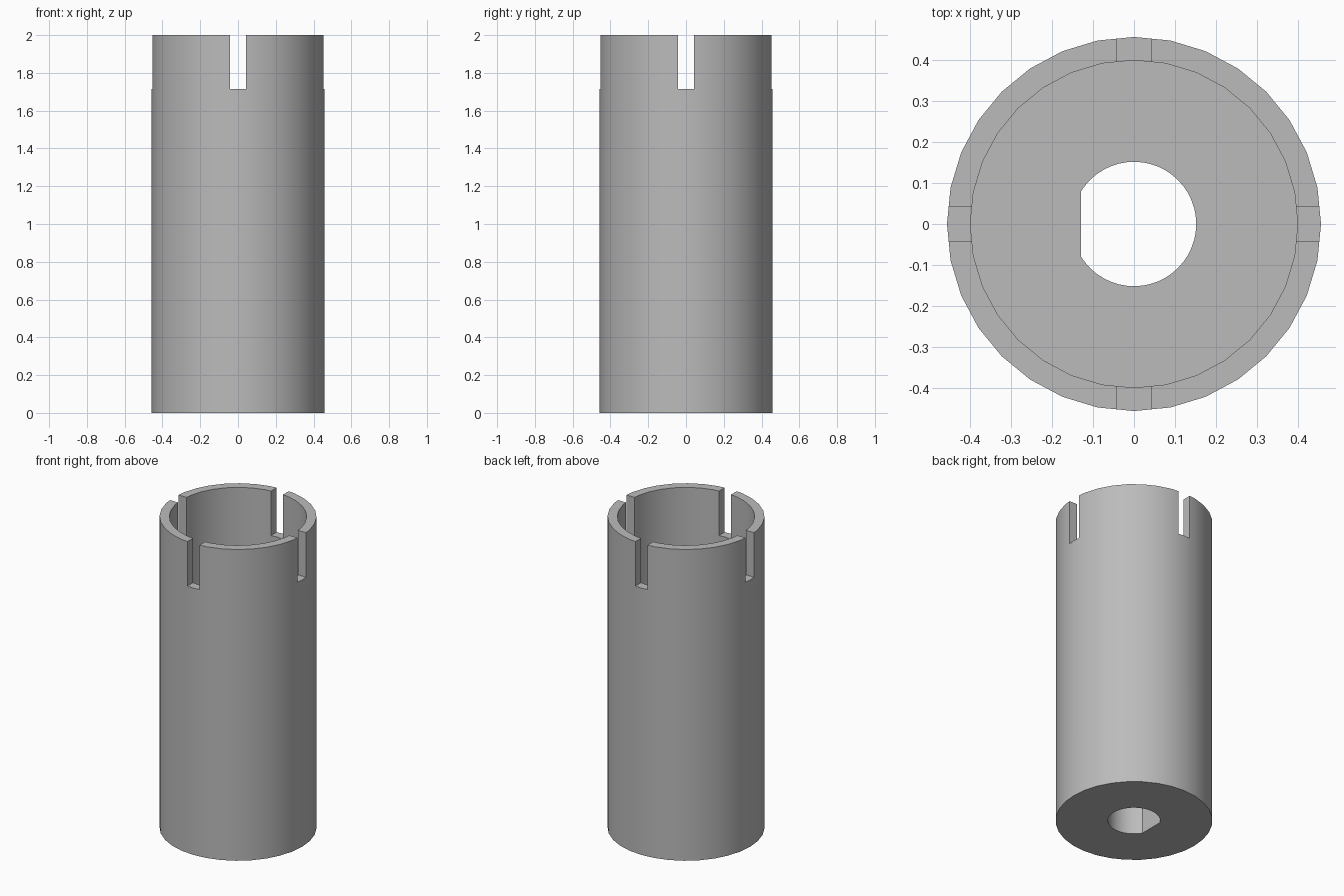
import bpy
import bmesh
from math import radians, cos, sin, acos, tau

cube = bpy.data.objects.get("Cube")
if cube:
    bpy.data.objects.remove(cube, do_unlink=True)

HEIGHT = 2.0
OUTER_R, INNER_R = 0.457, 0.4
FLOOR_Z = 0.86                    # bottom of the open socket
SLOT_W, SLOT_Z = 0.086, 1.714
BORE_R, BORE_FLAT = 0.152, 0.13   # shaft bore with one flat side

grey = bpy.data.materials.new("plain grey")
grey.use_nodes = True
colour = (0.5, 0.5, 0.5, 1)
grey.diffuse_color = colour
grey.node_tree.nodes["Principled BSDF"].inputs["Base Color"].default_value = colour


def arc(radius, start, end, count):
    step = (end - start) / count
    return [(radius * cos(start + i * step), radius * sin(start + i * step))
            for i in range(count + 1)]


def prism(name, outline, z0, z1):
    """Extrude a flat outline between two heights."""
    bm = bmesh.new()
    base = bm.faces.new([bm.verts.new((x, y, z0)) for x, y in outline])
    top = bmesh.ops.extrude_face_region(bm, geom=[base])["geom"]
    verts = [v for v in top if isinstance(v, bmesh.types.BMVert)]
    bmesh.ops.translate(bm, verts=verts, vec=(0, 0, z1 - z0))
    bmesh.ops.recalc_face_normals(bm, faces=bm.faces)
    mesh = bpy.data.meshes.new(name)
    bm.to_mesh(mesh)
    bm.free()
    mesh.materials.append(grey)
    obj = bpy.data.objects.new(name, mesh)
    bpy.context.collection.objects.link(obj)
    return obj


def rectangle(w, d):
    return [(-w / 2, -d / 2), (w / 2, -d / 2), (w / 2, d / 2), (-w / 2, d / 2)]


# Solid sleeve
sleeve = prism("coupler_sleeve", arc(OUTER_R, 0, tau, 32)[:-1], 0, HEIGHT)

# Socket, flat-sided bore and crossed rim slots
flat_angle = acos(-BORE_FLAT / BORE_R)
cutters = [
    prism("socket_cutter", arc(INNER_R, 0, tau, 32)[:-1], FLOOR_Z, HEIGHT + 0.1),
    prism("bore_cutter", arc(BORE_R, -flat_angle, flat_angle, 40), -0.1, FLOOR_Z + 0.1),
    prism("slot_cutter_x", rectangle(1.2, SLOT_W), SLOT_Z, HEIGHT + 0.2),
    prism("slot_cutter_y", rectangle(SLOT_W, 1.2), SLOT_Z, HEIGHT + 0.2),
]

bpy.ops.object.select_all(action="DESELECT")
sleeve.select_set(True)
bpy.context.view_layer.objects.active = sleeve
for cutter in cutters:
    cutter.hide_render = True
    cut = sleeve.modifiers.new(cutter.name, "BOOLEAN")
    cut.operation = "DIFFERENCE"
    cut.solver = "EXACT"
    cut.object = cutter
    bpy.ops.object.modifier_apply(modifier=cut.name)
    bpy.data.objects.remove(cutter, do_unlink=True)

# Round walls smooth, rims and slots crisp
bpy.ops.object.shade_smooth_by_angle(angle=radians(30))
